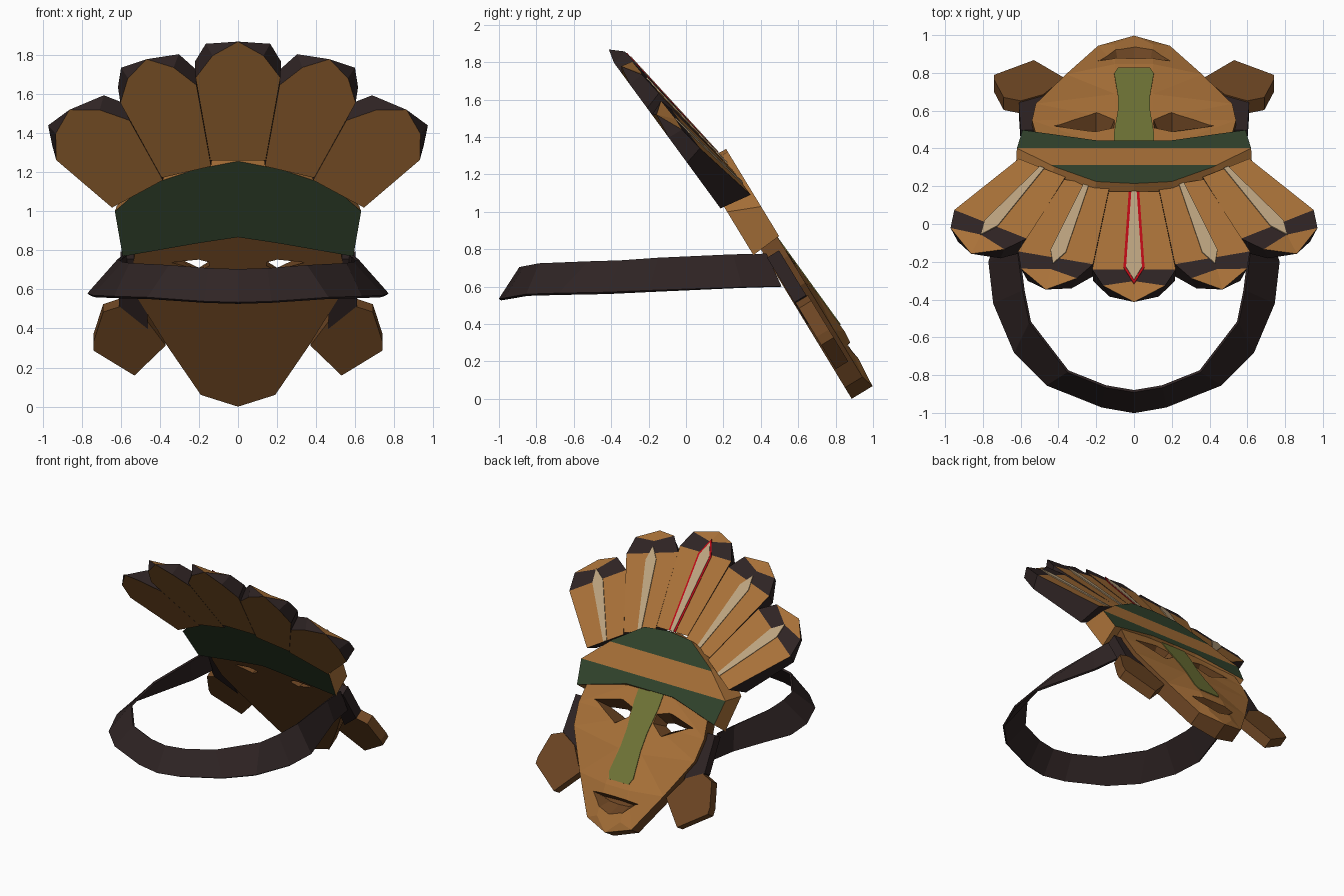
import bpy, bmesh
from math import sin, cos, tan, radians
from mathutils import Vector

if "Cube" in bpy.data.objects:
    bpy.data.objects.remove(bpy.data.objects["Cube"])


def material(name, r, g, b):
    lin = [((c / 255 + 0.055) / 1.055) ** 2.4 if c > 10 else c / 3294 for c in (r, g, b)]
    m = bpy.data.materials.new(name)
    m.use_nodes = True
    m.diffuse_color = (*lin, 1)
    m.node_tree.nodes["Principled BSDF"].inputs["Base Color"].default_value = (*lin, 1)
    return m


ORANGE = material("warm_wood", 170, 114, 57)
GREEN = material("dark_green", 50, 68, 45)
DARK = material("dark_leather", 47, 36, 36)
BROWN = material("brown_wood", 111, 71, 36)
CREAM = material("cream_paint", 189, 164, 128)
RED = material("red_paint", 190, 10, 22)
OLIVE = material("olive_paint", 113, 117, 55)


def frame(y0, z0, angle):
    """Tilted plane: across, up the slope, outward -> world point."""
    c, s = cos(radians(angle)), sin(radians(angle))
    return lambda x, r, w: Vector((x, y0 - c * r + s * w, z0 + s * r + c * w))


mask = frame(0.886, 0.0, 58.7)
fan = frame(0.587, 0.468, 53.8)


def build(name, faces, mats):
    """faces: list of (points, material slot)."""
    bm = bmesh.new()
    for pts, slot in faces:
        bm.faces.new([bm.verts.new(p) for p in pts]).material_index = slot
    bmesh.ops.remove_doubles(bm, verts=bm.verts, dist=1e-5)
    bmesh.ops.recalc_face_normals(bm, faces=bm.faces)
    me = bpy.data.meshes.new(name)
    bm.to_mesh(me)
    bm.free()
    for m in mats:
        me.materials.append(m)
    ob = bpy.data.objects.new(name, me)
    bpy.context.collection.objects.link(ob)
    return ob


def loft(name, back, front, mats, cap=0, wall=0):
    n = len(back)
    faces = [(back, cap), (front, cap)]
    faces += [([back[i], back[(i + 1) % n], front[(i + 1) % n], front[i]], wall)
              for i in range(n)]
    return build(name, faces, mats)


def both(half):
    """Close a half outline whose centre points have x = 0."""
    return half + [(-p[0], *p[1:]) for p in reversed(half) if p[0] > 0]


def flip(p):
    return Vector((-p[0], p[1], p[2]))


def slab(name, outline, w0, w1, mat, side=1):
    return loft(name, [mask(side * x, r, w0) for x, r in outline],
                [mask(side * x, r, w1) for x, r in outline], [mat])


# Face: brown flat back and rim, sloping cheeks and a raised middle strip
rim = [(0, 0), (.19, .07), (.36, .36), (.52, .66), (.54, .83), (.5, 1.1)]


def ridge_w(r):
    return .155 - .08 * (r - .33) if r > .33 else .13 + .075 * r


back = [mask(x, r, 0) for x, r in rim]
edge = [mask(x, r, .11 if x else .13) for x, r in rim]
ridge = [edge[0]] + [mask(.1, r, ridge_w(r)) for r in (.1, .33, .6, .83, 1.1)]
faces = [(back + [flip(p) for p in reversed(back[1:])], 1)]


def add(*pts, slot=0):
    faces.append((list(pts), slot))


for i in range(5):
    for f in (lambda p: p, flip):
        add(*map(f, (back[i], back[i + 1], edge[i + 1], edge[i])), slot=1)
        if i:
            add(*map(f, (edge[i], edge[i + 1], ridge[i + 1])))
            add(*map(f, (edge[i], ridge[i + 1], ridge[i])))
        else:
            add(*map(f, (edge[0], edge[1], ridge[1])))
    if i:
        add(ridge[i], ridge[i + 1], flip(ridge[i + 1]), flip(ridge[i]))
add(ridge[0], ridge[1], flip(ridge[1]))
add(back[5], edge[5], ridge[5], flip(ridge[5]), flip(edge[5]), flip(back[5]), slot=1)
face = build("face", faces, [ORANGE, BROWN])


# Eye holes narrowing to the back, and a wedge-shaped mouth recess
def cutter(name, deep, w0, wide, w1, side=1):
    ob = loft(name, [mask(side * x, r, w0) for x, r in deep],
              [mask(side * x, r, w1) for x, r in wide], [ORANGE, BROWN], 1, 1)
    ob.hide_render = True
    return ob


eye_front = [(.46, .89), (.2, .96), (.09, .92), (.09, .83), (.2, .745)]
eye_back = [(.33, .86), (.2, .875), (.15, .86), (.15, .845), (.2, .82)]
mouth_front = both([(0, .265), (.215, .262), (.1, .15), (0, .112)])
mouth_back = both([(0, .25), (.14, .245), (.08, .225), (0, .22)])
cutters = [cutter("eye_cutter", eye_back, -.01, eye_front, .15, s) for s in (1, -1)]
cutters.append(cutter("mouth_cutter", mouth_back, .06, mouth_front, .16))
for c in cutters:
    mod = face.modifiers.new("cut", "BOOLEAN")
    mod.operation, mod.solver, mod.object = "DIFFERENCE", "EXACT", c
bpy.context.view_layer.update()
cut = bpy.data.meshes.new_from_object(face.evaluated_get(bpy.context.evaluated_depsgraph_get()))
face.modifiers.clear()
face.data = cut
for c in cutters:
    bpy.data.objects.remove(c)

# Painted nose stripe
nose = both([(0, .37), (.085, .37), (.105, .42), (.085, .62), (.085, .75), (.105, .95), (.105, 1.08), (0, 1.08)])
loft("nose_stripe", [mask(x, r, ridge_w(r) - .002) for x, r in nose],
     [mask(x, r, ridge_w(r) + .005) for x, r in nose], [OLIVE])

# Headband with three stripes on its outer side
outer = both([(0, 1.49), (.2, 1.47), (.42, 1.32), (.62, 1.13), (.59, .945), (.2, 1.05), (0, 1.05)])
inner = both([(0, 1.5), (.22, 1.45), (.49, 1.345), (.63, 1.2), (.59, .93), (.2, 1.01), (0, 1.045)])
band = loft("headband", [mask(x, r, -.05) for x, r in inner],
            [mask(x, r, .12) for x, r in outer], [ORANGE, GREEN], 1)
up = mask(0, 1, 0) - mask(0, 0, 0)
out = mask(0, 0, 1) - mask(0, 0, 0)
low_stripe, high_stripe = 1.13, 1.303
bm = bmesh.new()
bm.from_mesh(band.data)
for r in (low_stripe, high_stripe):
    bmesh.ops.bisect_plane(bm, geom=bm.verts[:] + bm.edges[:] + bm.faces[:],
                           plane_co=mask(0, r, 0), plane_no=up)
for f in bm.faces:
    r = (f.calc_center_median() - mask(0, 0, 0)).dot(up)
    if f.normal.dot(out) > .95 and low_stripe < r < high_stripe:
        f.material_index = 0
bm.to_mesh(band.data)
bm.free()


# Fan of feathers: tapered wedges with dark sides and tips, and painted spikes
def feather(name, angle, half, tip, base, spike_tip):
    a, k = radians(angle), tan(radians(half))

    def at(t, r, w):
        return fan(r * sin(a) + t * cos(a), r * cos(a) - t * sin(a), w)

    def thick(r):
        return .165 - .08 * (r - .93) / (tip - 1.01)

    hw = k * (tip - .22)
    root = base - .05
    lo = [(k * base, base, 0), (hw, tip - .22, 0), (.6 * hw, tip - .08, 0), (0, tip - .005, .02)]
    hi = [(k * root, root), (k * (tip - .19), tip - .19), (.76 * hw, tip - .065), (0, tip - .1)]
    lo = [at(*p) for p in both(lo)]
    hi = [at(t, r, thick(r)) for t, r in both(hi)]
    sides = [([lo[i], lo[(i + 1) % 7], hi[(i + 1) % 7], hi[i]], 1) for i in (0, 1, 4, 5, 6)]
    for c in (2, 4):
        sides += [([lo[c], lo[3], hi[c]], 1), ([hi[c], lo[3], hi[3]], 0)]
    build(name, sides + [(lo, 0), ([hi[0], hi[1], hi[5], hi[6]], 0), (hi[1:6], 1)], [ORANGE, DARK])

    def spike(label, grow, height, mat):
        pts = both([(0, root), (.014 + grow, root),
                    (.042 + grow, spike_tip - .1), (0, spike_tip + 2 * grow)])
        loft(label, [at(t, r, thick(r) - .001) for t, r in pts],
             [at(t, r, thick(r) + height) for t, r in pts], [mat])

    spike(name + "_spike", 0, .006, CREAM)
    if angle == 0:
        spike(name + "_spike_border", .014, .003, RED)


feather("centre_feather", 0, 8.2, 1.725, .98, 1.62)
for side, s in (("left", 1), ("right", -1)):
    feather(side + "_inner_feather", s * 16.2, 7.9, 1.68, .945, 1.54)
    feather(side + "_outer_feather", s * 33.8, 9.6, 1.555, .925, 1.46)
    # Side brackets and ear pieces
    slab(side + "_bracket", [(.46, .46), (.61, .6), (.6, .88), (.48, .88)], .005, .08, DARK, s)
    slab(side + "_ear_piece", [(.37, .36), (.53, .18), (.74, .33), (.74, .38),
                               (.69, .56), (.6, .595), (.48, .53)], .01, .088, BROWN, s)

# Flared head strap
top = [(.575, .43, .775), (.585, .25, .77), (.61, -.15, .75), (.585, -.35, .735),
       (.55, -.52, .73), (.35, -.78, .72), (.15, -.86, .705), (0, -.885, .7)]
low = [(.58, .51, .6), (.61, .3, .595), (.765, -.2, .575), (.74, -.42, .565),
       (.63, -.68, .56), (.46, -.85, .555), (.17, -.965, .535), (0, -.995, .53)]
top, low = both(top), both(low)
strap = build("head_strap", [([top[i], top[i + 1], low[i + 1], low[i]], 0)
                             for i in range(len(top) - 1)], [DARK])
solid = strap.modifiers.new("thickness", "SOLIDIFY")
solid.thickness, solid.offset = .015, 0
